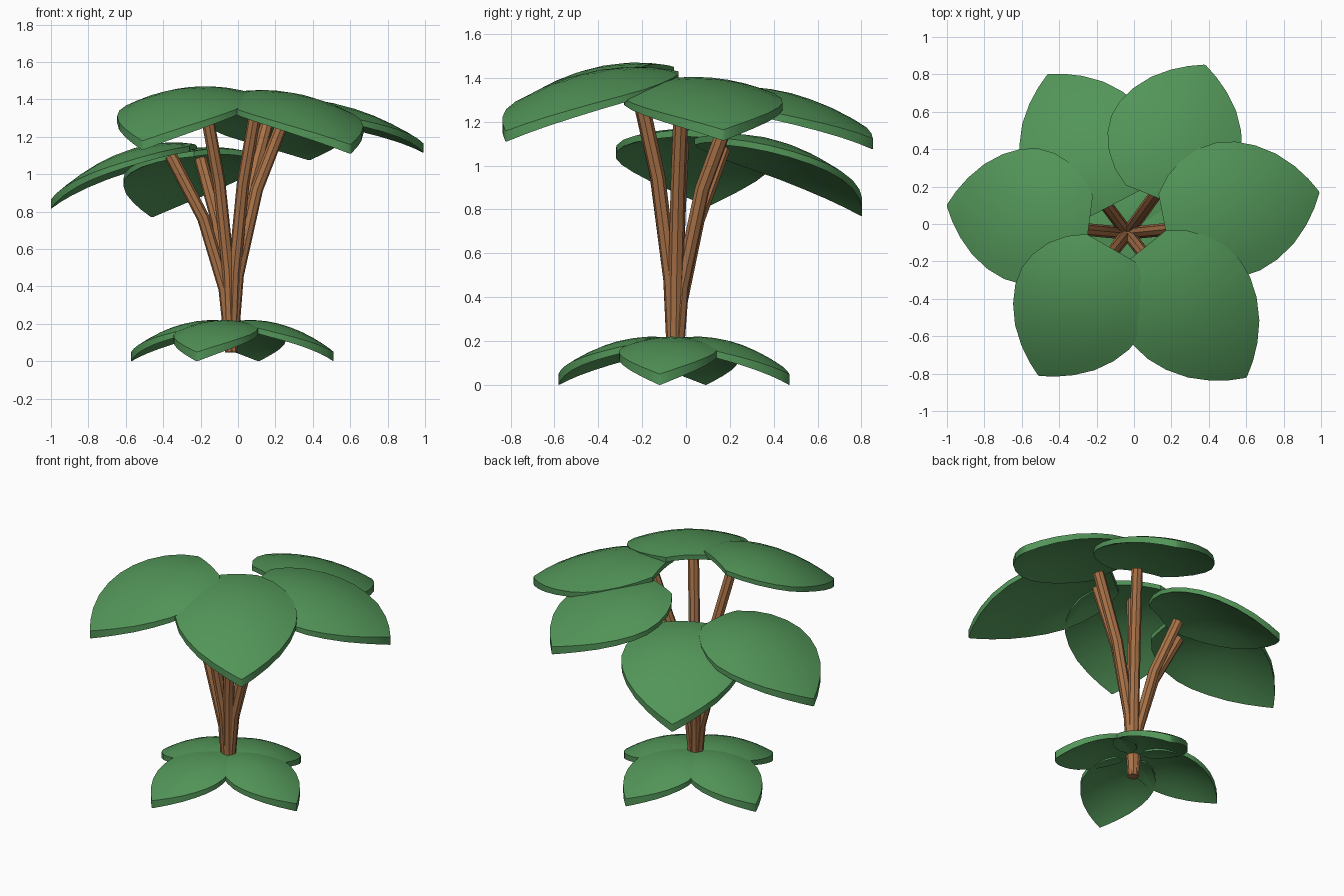
import bpy, bmesh
from mathutils import Vector

cube = bpy.data.objects.get("Cube")
if cube:
    bpy.data.objects.remove(cube)


def material(name, rgb):
    m = bpy.data.materials.new(name)
    m.use_nodes = True
    m.diffuse_color = (*rgb, 1)
    bsdf = m.node_tree.nodes["Principled BSDF"]
    bsdf.inputs["Base Color"].default_value = (*rgb, 1)
    bsdf.inputs["Roughness"].default_value = 0.8
    return m


GREEN = material("leaf green", (0.085, 0.3, 0.098))
BROWN = material("stem brown", (0.4, 0.17, 0.065))

# Leaf outline: (fraction of length, fraction of half width)
OUTLINE = [(0, .42), (.08, .66), (.18, .84), (.3, .96), (.42, 1), (.54, .96),
           (.66, .85), (.78, .67), (.88, .44), (.95, .22), (1, .015)]
ACROSS = 8


def finish(obj, mat, angle):
    obj.data.materials.append(mat)
    bpy.ops.object.select_all(action='DESELECT')
    obj.select_set(True)
    bpy.context.view_layer.objects.active = obj
    bpy.ops.object.shade_smooth_by_angle(angle=angle)


def leaf(name, base, tip, peak_z, tip_z, half_width):
    """Broad pointed leaf arching down from base to tip, with a thick rim."""
    base, tip = Vector(base), Vector(tip)
    along = tip - base
    side = Vector((-along.y, along.x)).normalized()
    bm = bmesh.new()
    rows = []
    for u, w in OUTLINE:
        row = []
        for i in range(ACROSS + 1):
            v = (2 * i / ACROSS - 1) * w
            p = base + along * u + side * v * half_width
            arch = ((u - .14) / .86) ** 2
            z = peak_z - (peak_z - tip_z) * arch - .2 * half_width * v * v
            row.append(bm.verts.new((p.x, p.y, z)))
        rows.append(row)
    for a, b in zip(rows, rows[1:]):
        for i in range(ACROSS):
            bm.faces.new((a[i], b[i], b[i + 1], a[i + 1]))
    # Underside, slightly thicker toward the tip
    ext = bmesh.ops.extrude_face_region(bm, geom=bm.faces[:], use_keep_orig=True)
    for g in ext["geom"]:
        if isinstance(g, bmesh.types.BMVert):
            u = (g.co.xy - base).dot(along) / along.length_squared
            g.co.z -= .03 + .02 * max(u, 0) ** 3
    bmesh.ops.recalc_face_normals(bm, faces=bm.faces[:])
    mesh = bpy.data.meshes.new(name)
    bm.to_mesh(mesh)
    bm.free()
    obj = bpy.data.objects.new(name, mesh)
    bpy.context.collection.objects.link(obj)
    finish(obj, GREEN, .6)


ROOT = Vector((-.035, -.05, .05))


def stem(name, top):
    """Round stem that leaves the shared root and bends outward."""
    top = Vector(top)
    data = bpy.data.curves.new(name, 'CURVE')
    data.dimensions = '3D'
    data.bevel_depth = .034
    data.bevel_resolution = 2
    data.use_fill_caps = True
    spline = data.splines.new('POLY')
    path = [(0, 0), (.32, .11), (.68, .46), (1, 1)]
    spline.points.add(len(path) - 1)
    for pt, (rise, spread) in zip(spline.points, path):
        d = top - ROOT
        pt.co = (ROOT.x + d.x * spread, ROOT.y + d.y * spread, ROOT.z + d.z * rise, 1)
    obj = bpy.data.objects.new(name, data)
    bpy.context.collection.objects.link(obj)
    bpy.ops.object.select_all(action='DESELECT')
    obj.select_set(True)
    bpy.context.view_layer.objects.active = obj
    bpy.ops.object.convert(target='MESH')
    finish(bpy.context.view_layer.objects.active, BROWN, .7)


# Crown: name, leaf base, leaf tip, peak height, tip height, stem top
CROWN = [
    ("left", (.16, .01), (.99, .17), 1.405, 1.165, (.26, -.02, 1.33)),
    ("back_left", (.1, .15), (.38, .85), 1.36, 1.125, (.16, .22, 1.29)),
    ("back_right", (-.1, .11), (-.46, .8), 1.145, .82, (-.2, .17, 1.08)),
    ("right", (-.24, 0), (-1, .1), 1.17, .865, (-.36, -.02, 1.1)),
    ("front_right", (-.12, -.13), (-.51, -.81), 1.47, 1.18, (-.18, -.23, 1.39)),
    ("front_left", (.05, -.13), (.6, -.82), 1.45, 1.16, (.1, -.22, 1.37)),
]
for name, base, tip, peak, tip_z, top in CROWN:
    leaf("crown_leaf_" + name, base, tip, peak, tip_z, .365)
    stem("stem_" + name, top)

# Ring of four small leaves at the ground
GROUND = [("left", (.51, -.12)), ("right", (-.57, .09)),
          ("front", (-.22, -.58)), ("back", (.11, .47))]
for name, tip in GROUND:
    base = ROOT.xy.lerp(Vector(tip), .06)
    leaf("ground_leaf_" + name, base, tip, .22, .05, .225)
